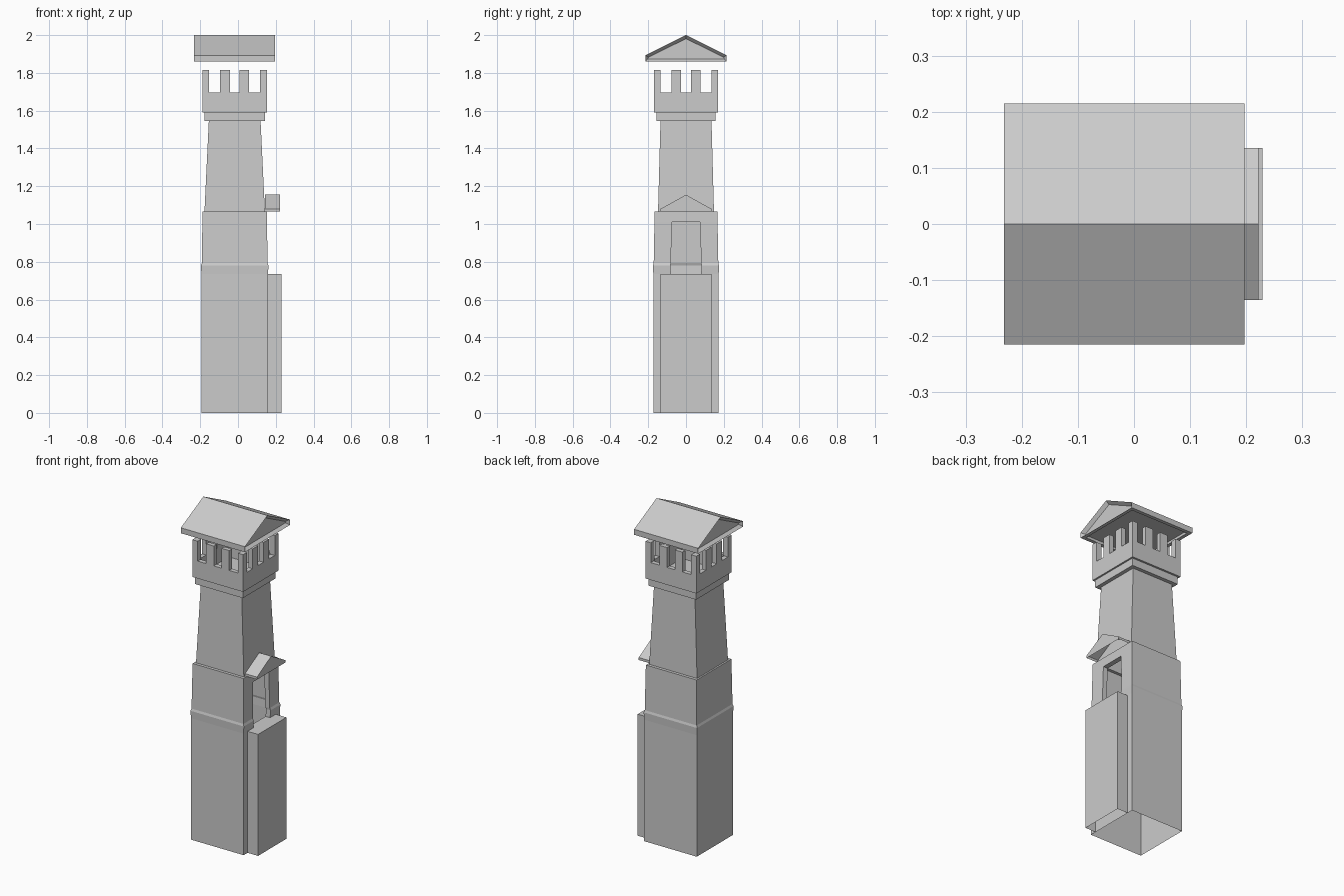
import bpy, bmesh

if "Cube" in bpy.data.objects:
    bpy.data.objects.remove(bpy.data.objects["Cube"])

CX = -0.0175   # tower axis


def finish(name, bm):
    bmesh.ops.recalc_face_normals(bm, faces=bm.faces[:])
    me = bpy.data.meshes.new(name)
    bm.to_mesh(me)
    bm.free()
    ob = bpy.data.objects.new(name, me)
    bpy.context.collection.objects.link(ob)
    return ob


def add_box(bm, x0, x1, y0, y1, z0, z1):
    r = bmesh.ops.create_cube(bm, size=1)
    for v in r['verts']:
        v.co = ((x0 + x1) / 2 + v.co.x * (x1 - x0),
                (y0 + y1) / 2 + v.co.y * (y1 - y0),
                (z0 + z1) / 2 + v.co.z * (z1 - z0))
    return r['verts']


def drop_faces(bm, test):
    bm.normal_update()
    bmesh.ops.delete(bm, geom=[f for f in bm.faces if test(f)], context='FACES_ONLY')


def gable(bm, x0, x1, hy, z0, z_eave, z_ridge):
    pts = [(-hy, z0), (hy, z0), (hy, z_eave), (0, z_ridge), (-hy, z_eave)]
    a, b = ([bm.verts.new((x, y, z)) for y, z in pts] for x in (x0, x1))
    ends = [bm.faces.new(a), bm.faces.new(b)]
    sides = [bm.faces.new((a[i], a[(i + 1) % 5], b[(i + 1) % 5], b[i])) for i in range(5)]
    bmesh.ops.recalc_face_normals(bm, faces=bm.faces[:])
    return ends, sides


# tower shell: z, half width x, half width y, half width of the doorway strip
levels = [
    (0, .176, .173, .08), (.735, .176, .173, .08), (.78, .179, .175, .082),
    (.793, .174, .171, .08), (1.01, .171, .167, .075), (1.065, .170, .166, .075),
    (1.065, .160, .148, .07), (1.545, .137, .135, .06),
    (1.545, .160, .157, .07), (1.59, .160, .157, .07),
    (1.59, .170, .169, .07), (1.695, .170, .169, .07),
    (1.695, .142, .141, .06), (1.60, .142, .141, .06)]
bm = bmesh.new()
rings = []
for z, hx, hy, d in levels:
    xy = [(hx, -hy), (hx, -d), (hx, d), (hx, hy), (-hx, hy), (-hx, -hy)]
    rings.append([bm.verts.new((CX + x, y, z)) for x, y in xy])
for k in range(len(rings) - 1):
    a, b = rings[k], rings[k + 1]
    for i in range(6):
        if i == 1 and k in (1, 2, 3):      # doorway opening
            continue
        j = (i + 1) % 6
        bm.faces.new((a[i], a[j], b[j], b[i]))
bm.faces.new(rings[-1])                    # lookout floor
# door jambs
bmesh.ops.recalc_face_normals(bm, faces=bm.faces[:])
rim = [e for e in bm.edges if e.is_boundary and min(v.co.z for v in e.verts) > .5]
ext = bmesh.ops.extrude_edge_only(bm, edges=rim)['geom']
for v in ext:
    if isinstance(v, bmesh.types.BMVert):
        v.co.x -= .03
finish("tower_body", bm)

# merlons: square corner posts and two mid posts per side
bm = bmesh.new()
H, T = .170, .028
for sx in (-1, 1):
    for sy in (-1, 1):
        x, y = CX + sx * (H - .0175), sy * (H - .0185)
        add_box(bm, x - .0175, x + .0175, y - .0175, y + .0175, 1.695, 1.815)
for s in (-1, 1):
    for m in (-.0515, .0515):
        c = s * (H - T / 2)
        add_box(bm, CX + m - .0255, CX + m + .0255, c - T / 2 + .001 * (s < 0), c + T / 2 - .001 * (s > 0), 1.695, 1.815)
        add_box(bm, CX + c - T / 2, CX + c + T / 2, m - .0255, m + .0255, 1.695, 1.815)
finish("merlons", bm)

# main roof with recessed pediments and soffit
bm = bmesh.new()
ends, sides = gable(bm, CX - .2145, CX + .2145, .215, 1.86, 1.893, 2.0)
bmesh.ops.inset_individual(bm, faces=ends, thickness=.019, depth=-.02)
bmesh.ops.inset_individual(bm, faces=[sides[0]], thickness=.03, depth=0)
bmesh.ops.inset_individual(bm, faces=[sides[0]], thickness=.001, depth=-.015)
finish("main_roof", bm)

# door canopy, open underneath
bm = bmesh.new()
gable(bm, .142, .222, .135, 1.065, 1.08, 1.155)
drop_faces(bm, lambda f: f.normal.z < -.9)
finish("door_canopy", bm)

# landing block below the door, open underneath
bm = bmesh.new()
add_box(bm, .157, .229, -.135, .135, 0, .735)
drop_faces(bm, lambda f: f.normal.z < -.9 or f.normal.x < -.9)
finish("door_landing", bm)
